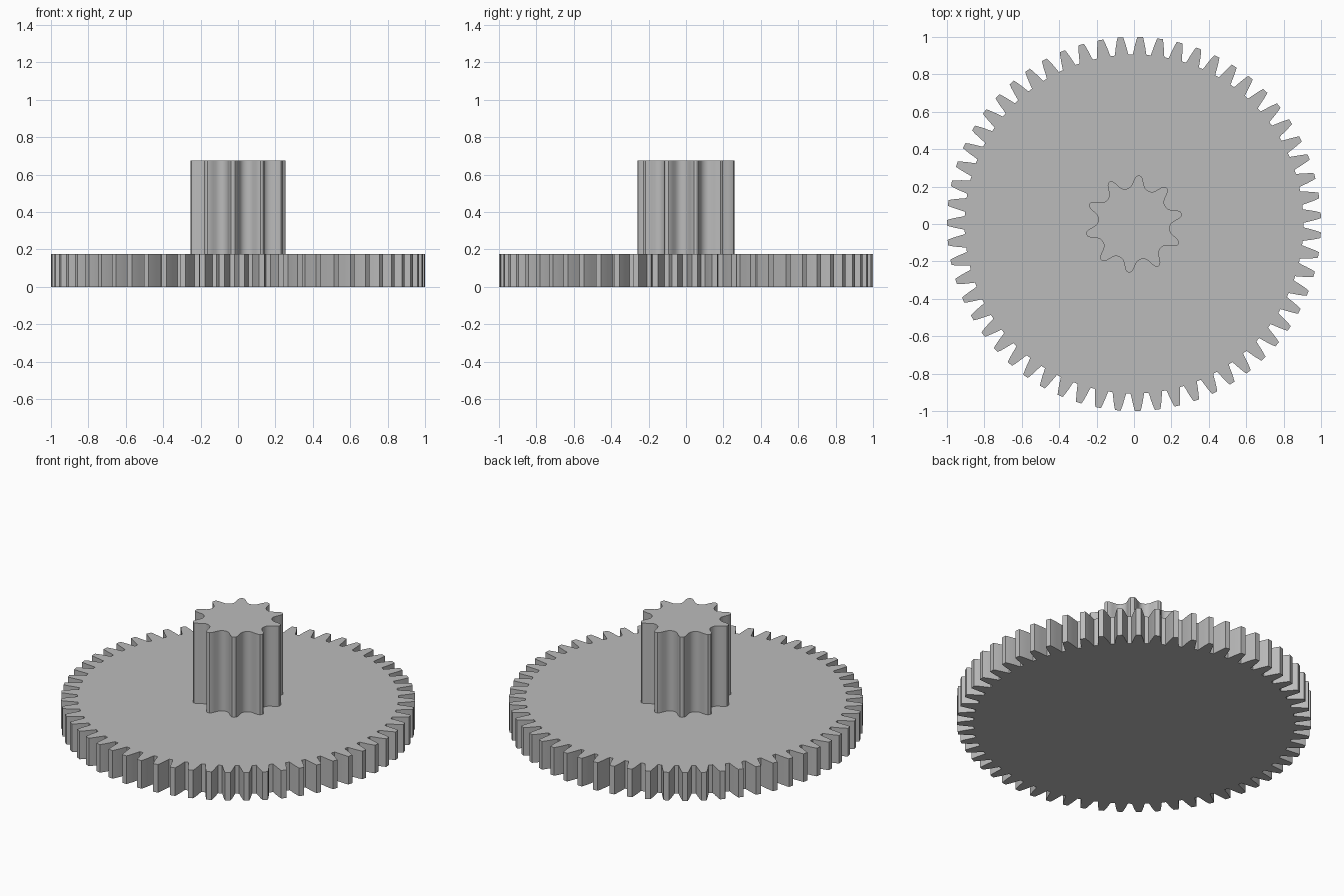
import bpy, bmesh, math

if "Cube" in bpy.data.objects:
    bpy.data.objects.remove(bpy.data.objects["Cube"])

grey = bpy.data.materials.new("plain_grey")
grey.diffuse_color = (0.5, 0.5, 0.5, 1)
grey.use_nodes = True
grey.node_tree.nodes["Principled BSDF"].inputs["Base Color"].default_value = grey.diffuse_color


def gear(name, teeth, phase_deg, half_tooth, z0, z1):
    """Extruded gear; half_tooth lists (fraction of pitch from tooth centre, radius)."""
    left = [(-f, r) for f, r in reversed(half_tooth) if 0 < f < 0.5]
    tooth = left + list(half_tooth)
    pitch = 2 * math.pi / teeth
    bm = bmesh.new()
    ring = []
    for i in range(teeth):
        for f, r in tooth:
            a = math.radians(phase_deg) + (i + f) * pitch
            ring.append(bm.verts.new((r * math.cos(a), r * math.sin(a), z0)))
    base = bm.faces.new(ring)
    ext = bmesh.ops.extrude_face_region(bm, geom=[base], use_keep_orig=True)
    for v in ext["geom"]:
        if isinstance(v, bmesh.types.BMVert):
            v.co.z = z1
    bmesh.ops.recalc_face_normals(bm, faces=bm.faces[:])
    mesh = bpy.data.meshes.new(name)
    bm.to_mesh(mesh)
    bm.free()
    mesh.materials.append(grey)
    obj = bpy.data.objects.new(name, mesh)
    bpy.context.collection.objects.link(obj)
    bpy.ops.object.select_all(action='DESELECT')
    obj.select_set(True)
    bpy.context.view_layer.objects.active = obj
    bpy.ops.object.shade_smooth_by_angle(angle=math.radians(30))
    return obj


# Large flat gear wheel with tapered, blunt teeth
gear("gear_wheel", 59, 88.1,
     [(0.14, 1.0), (0.20, 0.98), (0.275, 0.95), (0.33, 0.925), (0.38, 0.906)],
     0.0, 0.175)

# Small tall pinion with rounded teeth
gear("pinion", 10, 84.0,
     [(0, 0.261), (0.07, 0.258), (0.125, 0.248), (0.18, 0.230), (0.24, 0.212),
      (0.31, 0.200), (0.40, 0.194), (0.5, 0.192)],
     0.17, 0.675)
